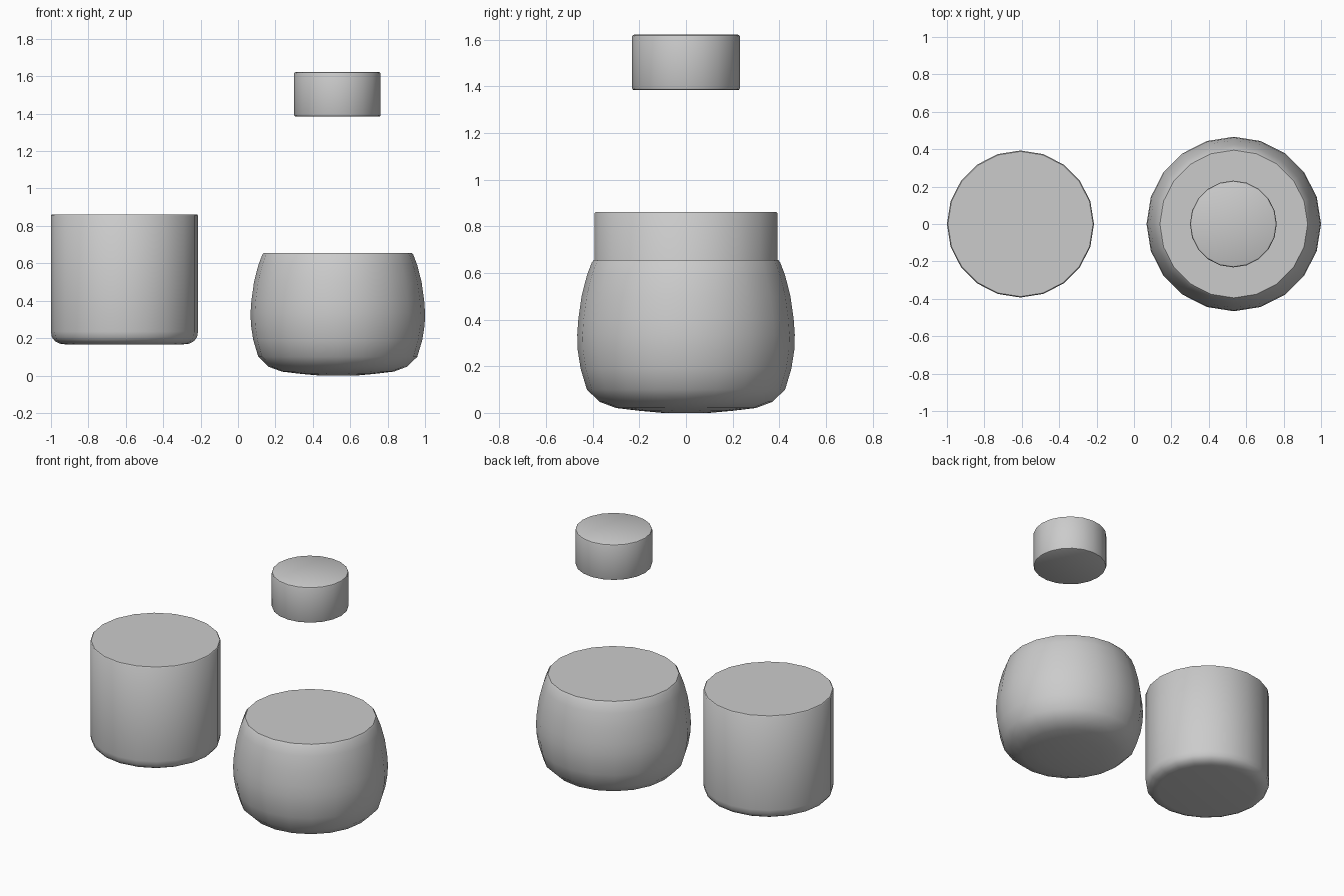
import bpy, bmesh
from math import cos, sin, tau, radians

if "Cube" in bpy.data.objects:
    bpy.data.objects.remove(bpy.data.objects["Cube"])

SIDES = 20


def lathe(name, center_x, profile, smooth_angle):
    """Revolve (radius, z) points, bottom to top, into a closed solid."""
    bm = bmesh.new()
    rings = []
    for r, z in profile:
        rings.append([bm.verts.new((r * cos(tau * i / SIDES), r * sin(tau * i / SIDES), z))
                      for i in range(SIDES)])
    for low, high in zip(rings, rings[1:]):
        for i in range(SIDES):
            j = (i + 1) % SIDES
            bm.faces.new((low[i], low[j], high[j], high[i]))
    bm.faces.new(rings[0][::-1])
    bm.faces.new(rings[-1])
    mesh = bpy.data.meshes.new(name)
    bm.to_mesh(mesh)
    bm.free()
    obj = bpy.data.objects.new(name, mesh)
    obj.location.x = center_x
    bpy.context.collection.objects.link(obj)
    bpy.ops.object.select_all(action='DESELECT')
    obj.select_set(True)
    bpy.context.view_layer.objects.active = obj
    bpy.ops.object.shade_smooth_by_angle(angle=radians(smooth_angle))
    return obj


# Straight-sided cup with a rounded foot
lathe("straight_cup", -0.607,
      [(0.31, 0.166), (0.345, 0.17), (0.372, 0.184), (0.388, 0.205), (0.393, 0.235),
       (0.393, 0.855), (0.388, 0.861)], 40)

# Bulging pot with a slightly domed base
lathe("round_pot", 0.5335,
      [(0.10, 0.0), (0.20, 0.009), (0.30, 0.021), (0.37, 0.047), (0.425, 0.10),
       (0.452, 0.19), (0.4645, 0.27), (0.4665, 0.335), (0.462, 0.40), (0.448, 0.50),
       (0.425, 0.59), (0.404, 0.645), (0.395, 0.656)], 40)

# Small floating lid with bevelled rims
lathe("small_lid", 0.531,
      [(0.223, 1.384), (0.229, 1.387), (0.232, 1.394),
       (0.232, 1.612), (0.229, 1.619), (0.223, 1.622)], 40)
